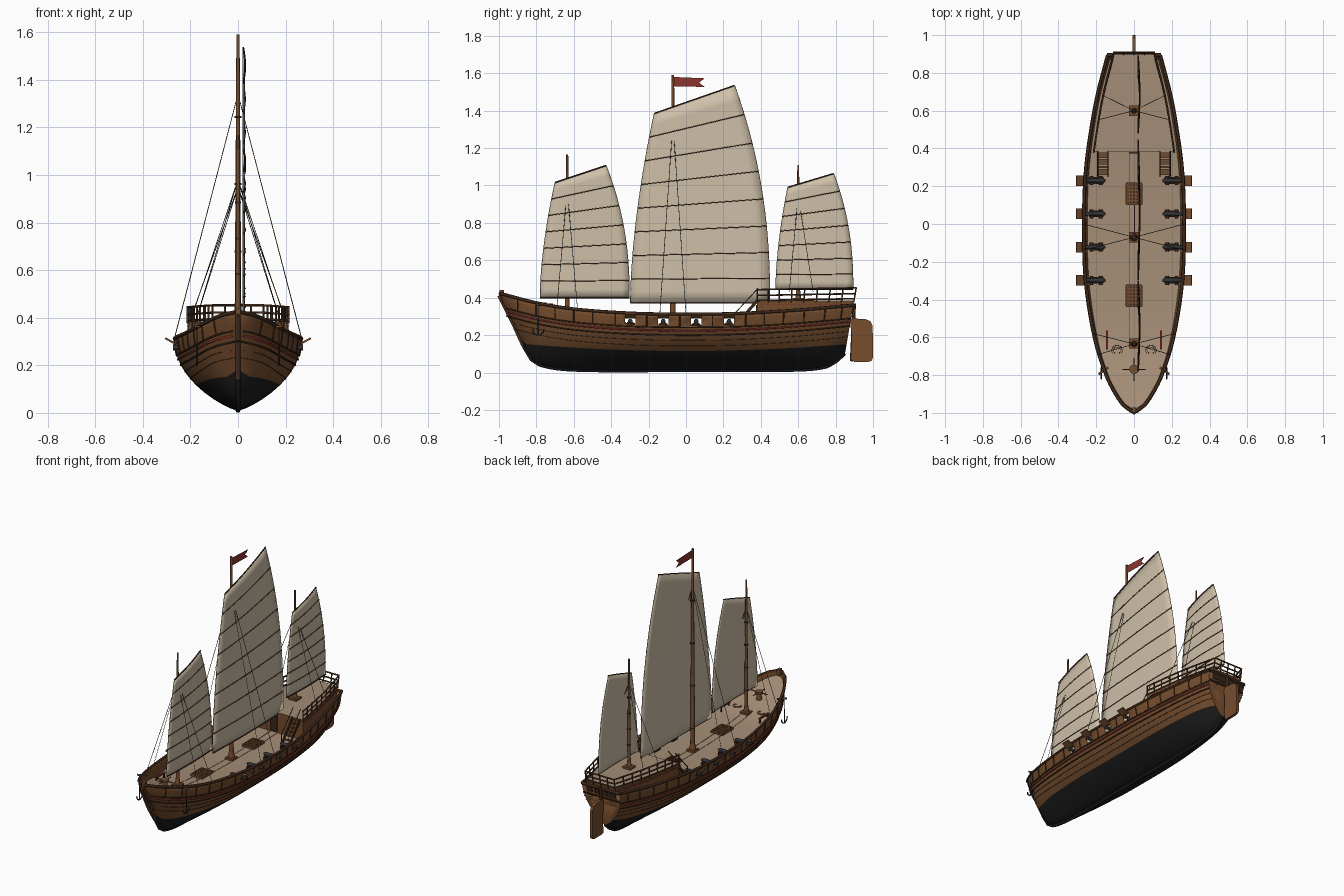
import bpy, bmesh, math
from mathutils import Vector, Matrix

if "Cube" in bpy.data.objects:
    bpy.data.objects.remove(bpy.data.objects["Cube"])


def material(name, *rgb):
    m = bpy.data.materials.new(name)
    m.use_nodes = True
    m.diffuse_color = (*rgb, 1)
    m.node_tree.nodes["Principled BSDF"].inputs["Base Color"].default_value = (*rgb, 1)
    return m


HULL = material("hull brown", .18, .075, .027)
TAR = material("tar black", .012, .012, .012)
TRIM = material("dark trim", .045, .02, .01)
RAIL = material("rail brown", .085, .038, .017)
DECK = material("deck tan", .37, .265, .18)
SAIL = material("sail cloth", .62, .525, .395)
RED = material("red paint", .26, .035, .03)
IRON = material("iron", .03, .032, .035)
ROPE = material("rope", .05, .04, .03)


def finish(name, bm, mats, smooth=False):
    me = bpy.data.meshes.new(name)
    bm.to_mesh(me)
    bm.free()
    for m in mats:
        me.materials.append(m)
    ob = bpy.data.objects.new(name, me)
    bpy.context.collection.objects.link(ob)
    if smooth:
        for o in bpy.context.selected_objects:
            o.select_set(False)
        ob.select_set(True)
        bpy.context.view_layer.objects.active = ob
        bpy.ops.object.shade_smooth_by_angle(angle=math.radians(35))
    return ob


def grid(bm, rows, mat=lambda i, j: 0, keep=lambda i, j: True):
    vs = [[bm.verts.new(p) for p in r] for r in rows]
    for i in range(len(vs) - 1):
        for j in range(len(vs[0]) - 1):
            if keep(i, j):
                f = bm.faces.new((vs[i][j], vs[i + 1][j], vs[i + 1][j + 1], vs[i][j + 1]))
                f.material_index = mat(i, j)
    return vs


def boxes(name, mat, items):
    """items: (centre, size, optional rotation about x, about y)"""
    bm = bmesh.new()
    for c, s, *r in items:
        rx, ry = (list(r) + [0, 0])[:2]
        M = (Matrix.Translation(c) @ Matrix.Rotation(rx, 4, 'X')
             @ Matrix.Rotation(ry, 4, 'Y') @ Matrix.Diagonal((*s, 1)))
        bmesh.ops.create_cube(bm, size=1, matrix=M)
    return finish(name, bm, [mat])


def cones(name, mat, items, sides=12):
    """items: (start, end, start radius, end radius)"""
    bm = bmesh.new()
    for a, b, r1, r2 in items:
        a, b = Vector(a), Vector(b)
        M = Matrix.Translation((a + b) / 2) @ (b - a).to_track_quat('Z', 'Y').to_matrix().to_4x4()
        bmesh.ops.create_cone(bm, cap_ends=True, segments=sides, radius1=r1, radius2=r2,
                              depth=(b - a).length, matrix=M)
    return finish(name, bm, [mat], True)


def tubes(name, mat, paths, radius, res=1):
    cu = bpy.data.curves.new(name, 'CURVE')
    cu.dimensions = '3D'
    cu.bevel_depth, cu.bevel_resolution, cu.use_fill_caps = radius, res, True
    for p in paths:
        sp = cu.splines.new('POLY')
        sp.points.add(len(p) - 1)
        for q, co in zip(sp.points, p):
            q.co = (*co, 1)
    cu.materials.append(mat)
    bpy.context.collection.objects.link(bpy.data.objects.new(name, cu))


def spline(keys):
    def tangent(i):
        a, b = keys[max(i - 1, 0)], keys[min(i + 1, len(keys) - 1)]
        return (b[1] - a[1]) / (b[0] - a[0])

    def f(x):
        i = max(k for k in range(len(keys) - 1) if k == 0 or keys[k][0] <= x)
        (x0, y0), (x1, y1) = keys[i], keys[i + 1]
        h = x1 - x0
        t = (x - x0) / h
        return (y0 * (1 + 2 * t) * (1 - t) ** 2 + tangent(i) * h * t * (1 - t) ** 2
                + y1 * t * t * (3 - 2 * t) - tangent(i + 1) * h * t * t * (1 - t))
    return f


# Hull lines: half breadth, keel height and sheer height along the length
breadth = spline([(-1, .004), (-.97, .05), (-.9, .1), (-.8, .15), (-.6, .212), (-.3, .259),
                  (0, .268), (.25, .261), (.45, .238), (.65, .2), (.85, .142)])
keel = spline([(-1, .41), (-.93, .27), (-.84, .085), (-.78, .038), (-.6, .012), (0, .01),
               (.6, .012), (.75, .026), (.8, .05), (.85, .1)])
sheer = spline([(-1, .425), (-.8, .373), (-.6, .34), (-.3, .318), (0, .312), (.3, .317),
                (.6, .335), (.85, .36)])


def rake(Y, z):
    return Y + max(0, Y - .5) / .35 * .17 * (z - .1)


def hull_pt(Y, z, side=1, out=0):
    s = min(1, max(0, (z - keel(Y)) / (sheer(Y) - keel(Y))))
    return Vector((side * (breadth(Y) * math.sin(math.pi / 2 * s ** .75) + out), rake(Y, z), z))


def steps(a, b, n):
    return [a + (b - a) * i / n for i in range(n + 1)]


both = (1, -1)
ports = [-.298, -.122, .054, .23]
stations = sorted(steps(-1, -.34, 18) + [p + d for p in ports for d in (-.028, .028)]
                  + [-.21, -.034, .142] + steps(.32, .85, 14))
upper = [0, .14, .28, .42, .56, .69, .887, 1]
rows = []
for Y in stations:
    k, top = keel(Y), sheer(Y)
    water = min(top, max(k, .115 + .05 * Y * Y))
    zs = [k + (water - k) * t for t in (0, .1, .25, .45, .7)] + [water + (top - water) * t for t in upper]
    rows.append([hull_pt(Y, z) for z in zs])


def solid_plank(i, j):
    mid = (stations[i] + stations[i + 1]) / 2
    return not (j == 10 and any(abs(mid - p) < .028 for p in ports))


bm = bmesh.new()
last = grid(bm, rows, lambda i, j: int(j < 5), solid_plank)[-1]
stern_top = bm.verts.new((0, last[-1].co.y, last[-1].co.z))
bm.faces.new(list(reversed(last + [stern_top])))
bmesh.ops.remove_doubles(bm, verts=bm.verts, dist=.0004)
hull = finish("hull", bm, [HULL, TAR], True)
hull.modifiers.new("mirror", 'MIRROR').use_clip = True
shell = hull.modifiers.new("thickness", 'SOLIDIFY')
shell.thickness, shell.offset = .01, -1

for name, mat, a, b in (("stem", RAIL, -1, -.87), ("keel", TAR, -.87, .85)):
    tubes(name, mat, [[(0, rake(Y, keel(Y)), keel(Y) + .002) for Y in steps(a, b, 40)]], .011)
boxes("stem_head", HULL, [((0, -.985, .42), (.022, .025, .04))])


def run(drop, out, side, a=-.995, b=.85):
    return [hull_pt(Y, sheer(Y) - drop, side, out) for Y in steps(a, b, 50)]


tubes("cap_rail", TRIM, [run(0, -.002, s) for s in both], .009)
tubes("stern_cap", TRIM, [[(s * .142, rake(.85, .36), .36) for s in both]], .01)
tubes("wales", TRIM, [run(d, .001, s, -.96) for d in (.071, .112) for s in both], .004)
tubes("plank_seams", TRIM, [run(d, 0, s, -.92) for d in (.14, .17) for s in both], .0016)
tubes("red_stripe", RED, [run(.088, .001, s, -.95) for s in both], .005)
tubes("side_timbers", TRIM, [[hull_pt(Y, sheer(Y) - d, s, .001) for d in (0, .035, .071)]
                            for Y in (-.9, -.8, -.7, -.6, -.5, -.38, -.21, -.034, .142, .32, .42, .52, .62, .72, .8)
                            for s in both], .0035)


# Decks
def deck_z(Y):
    return sheer(Y) - .07 + .05 * max(0, (-.6 - Y) / .4)


bm = bmesh.new()
grid(bm, [[hull_pt(Y, deck_z(Y), s, -.005) for s in (-1, 1)] for Y in reversed(steps(-.975, .84, 50))])
finish("main_deck", bm, [DECK], True)
tubes("deck_seams", RAIL, [[(x, Y, deck_z(Y)) for Y in steps(-.62, .38, 20)] for x in (-.025, .025)], .0015, 0)


def poop_pt(Y, z, side, inset=.035):
    return Vector((side * (breadth(Y) - inset), rake(Y, z), z))


POOP = .385
bm = bmesh.new()
sec = grid(bm, [[poop_pt(Y, z, s) for s, z in ((1, .25), (1, POOP), (-1, POOP), (-1, .25))]
                for Y in steps(.38, .85, 10)], lambda i, j: int(j == 1))
bm.faces.new(sec[0])
bm.faces.new(list(reversed(sec[-1])))
finish("poop_cabin", bm, [HULL, DECK])
around = [(Y, 1) for Y in steps(.38, .85, 8)] + [(Y, -1) for Y in reversed(steps(.38, .85, 8))]
tubes("poop_rails", RAIL, [[poop_pt(Y, z + .02 * (Y - .38), s) for Y, s in around]
                          for z in (POOP, .412, .443)], .005)
tubes("poop_posts", RAIL, [[poop_pt(Y, z, s) for z in (.375, .45)] for Y, s in around]
      + [[(x, rake(.85, z), z) for z in (.375, .45)] for x in (-.055, 0, .055)], .0045)
tubes("poop_stripe", RED, [[poop_pt(Y, .365, s, .0335) for Y in steps(.4, .84, 8)] for s in both], .003)
tilt = -math.atan(.17)
boxes("stern_windows", TRIM, [((x, rake(.85, .335) + .001, .335), (.04, .008, .035), tilt)
                              for x in (-.085, -.03, .03, .085)])
boxes("stern_band", TRIM, [((0, rake(.85, .3) + .002, .3), (.27, .01, .01), tilt)])
boxes("cabin_door", TRIM, [((0, .377, .31), (.05, .008, .1))])

# Stairs up to the poop
treads, strings, rails = [], [], []
for s in both:
    for t in steps(.05, .95, 6):
        treads.append(((s * .165, .26 + .12 * t, .25 + .135 * t), (.05, .012, .006)))
    for x in (.138, .192):
        strings.append(((s * x, .32, .315), (.006, .185, .016), math.atan2(.135, .12)))
        rails.append([(s * x, .26, .24), (s * x, .26, .315), (s * x, .385, .45)])
boxes("stair_treads", HULL, treads)
boxes("stair_strings", TRIM, strings)
tubes("stair_rails", RAIL, rails, .003)

# Rudder with rounded corners
bm = bmesh.new()
outline = [(.875, .29), (.96, .285), (.985, .275), (.998, .25), (1.0, .08), (.992, .062), (.975, .057),
           (.9, .057), (.885, .07), (.885, .2)]
f = bm.faces.new([bm.verts.new((-.009, y, z)) for y, z in outline])
side = bmesh.ops.extrude_face_region(bm, geom=[f])["geom"]
bmesh.ops.translate(bm, verts=[v for v in side if isinstance(v, bmesh.types.BMVert)], vec=(.018, 0, 0))
bmesh.ops.recalc_face_normals(bm, faces=bm.faces)
finish("rudder", bm, [HULL])
cones("rudder_post", TRIM, [((0, .885, .06), (0, .9, .37), .009, .009)])

# Guns, carriages and raised port lids
barrels, carriages, wheels, lids = [], [], [], []
for Y in ports:
    for s in both:
        z = deck_z(Y)
        barrels += [((s * .165, Y, .272), (s * .268, Y, .275), .013, .009),
                    ((s * .152, Y, .272), (s * .165, Y, .272), .005, .013),
                    ((s * .262, Y, .275), (s * .274, Y, .275), .012, .012)]
        carriages.append(((s * .2, Y, z + .014), (.075, .036, .016)))
        wheels += [((s * x, Y - .024, z + .009), (s * x, Y + .024, z + .009), .009, .009) for x in (.175, .225)]
        lids.append(((s * .286, Y, .303), (.046, .056, .008), 0, s * -.5))
cones("gun_barrels", IRON, barrels)
boxes("gun_carriages", TRIM, carriages)
cones("gun_wheels", TRIM, wheels)
boxes("port_lids", HULL, lids)

# Masts with collars: name, position, height, base radius, shroud height, shroud spread
masts = [("fore", -.635, 1.165, .012, .98, .055), ("main", -.07, 1.59, .015, 1.34, .07),
         ("aft", .6, 1.11, .011, .95, .055)]
for name, y, top, r, hound, spread in masts:
    base = POOP if name == "aft" else deck_z(y)
    cones(name + "_mast", HULL, [((0, y, base), (0, y, top), r, r * .45),
                                 ((0, y, base), (0, y, base + .05), r * 1.5, r)])
    boxes(name + "_mast_partner", HULL, [((0, y, base + .006), (.055, .055, .014))])
    cones(name + "_mast_bands", TRIM, [((0, y, z), (0, y, z + .008), r + .0005, r + .0005)
                                       for z in steps(base + .15, hound - .1, 3)])
    tubes(name + "_shrouds", ROPE, [[(0, y, hound), poop_pt(y + d, .43, s) if name == "aft"
                                     else hull_pt(y + d, sheer(y + d), s)]
                                    for d in (-spread, spread) for s in both], .0016, 0)


# Battened sails: foot edges, head edges, foot height, luff height, head rise, panels
def make_sail(name, f0, f1, h0, h1, z0, h, rise, panels):
    def pt(u, v, lift=0):
        a, b = f0 + (h0 - f0) * v ** 1.7, f1 + (h1 - f1) * v ** 2.4
        return (.02 + lift + .008 * math.sin(math.pi * u), a + (b - a) * u, z0 + h * v + u * rise * v ** 1.6)
    bm = bmesh.new()
    grid(bm, [[pt(u, v) for v in steps(0, 1, panels * 2)] for u in steps(0, 1, 12)])
    cloth = finish(name + "_sail", bm, [SAIL], True).modifiers.new("cloth", 'SOLIDIFY')
    cloth.thickness, cloth.offset = .003, 0
    lines = [[pt(u, v, .002) for u in steps(0, 1, 12)] for v in steps(0, 1, panels)]
    tubes(name + "_battens", RAIL, lines[1:-1], .003)
    tubes(name + "_yard_and_boom", TRIM, [lines[0], lines[-1]], .004)
    tubes(name + "_bolt_rope", ROPE, [[pt(u, v) for v in steps(0, 1, 16)] for u in (0, 1)], .0018, 0)


make_sail("fore", -.78, -.303, -.70, -.427, .40, .616, .091, 7)
make_sail("main", -.297, .448, -.17, .26, .372, 1.013, .15, 8)
make_sail("aft", .48, .893, .544, .79, .445, .545, .074, 7)

# Swallow-tailed pennant
bm = bmesh.new()
bm.faces.new([bm.verts.new((.004, y, z)) for y, z in
              ((-.068, 1.53), (.1, 1.527), (.07, 1.55), (.1, 1.573), (-.068, 1.58))])
finish("pennant", bm, [RED]).modifiers.new("cloth", 'SOLIDIFY').thickness = .003

# Deck fittings: hatches, capstan, pin rails, rope coils
bars, frames = [], []
for y in (.16, -.38):
    z = deck_z(y)
    frames.append(((0, y, z + .008), (.07, .1, .012)))
    bars += [((x, y, z + .012), (.008, .11, .014)) for x in steps(-.04, .04, 5)]
    bars += [((0, y + d, z + .012), (.085, .008, .014)) for d in steps(-.055, .055, 6)]
boxes("hatch_wells", TRIM, frames)
boxes("hatch_gratings", HULL, bars)
zc = deck_z(-.77)
cones("capstan", HULL, [((0, -.77, zc), (0, -.77, zc + .04), .018, .014),
                        ((0, -.77, zc + .04), (0, -.77, zc + .055), .025, .025)])
tubes("capstan_bars", TRIM, [[(-.06, -.77, zc + .047), (.06, -.77, zc + .047)],
                             [(0, -.83, zc + .047), (0, -.71, zc + .047)]], .003)
boxes("pin_rails", RED, [((s * .143, -.615, deck_z(-.615) + .03), (.01, .1, .01)) for s in both])
boxes("pin_rail_posts", TRIM, [((s * .143, -.615 + d, deck_z(-.615) + .013), (.008, .008, .03))
                               for s in both for d in (-.04, .04)])
tubes("rope_coils", RAIL, [[(s * .09 + r * math.cos(a), -.67 + r * math.sin(a), deck_z(-.67) + .003)
                            for a in steps(0, math.tau, 16)] for s in both for r in (.018, .028)], .0015)

# Anchors hung close to the bow from catheads
heads, anchors, cables = [], [], []
for s in both:
    p = hull_pt(-.78, .36, s)
    heads.append([p - Vector((s * .02, -.02, 0)), p + Vector((s * .03, -.015, .003))])
    a = p + Vector((s * .015, -.01, 0))
    low = a - Vector((0, 0, .16))
    cables.append([a, a - Vector((0, 0, .07))])
    anchors.append([a - Vector((0, 0, .07)), low])
    anchors.append([low + Vector((0, .03 * math.sin(t), .03 - .03 * math.cos(t))) for t in steps(-1.6, 1.6, 8)])
tubes("catheads", HULL, heads, .006)
tubes("anchors", IRON, anchors, .004)
tubes("anchor_cables", ROPE, cables, .002)
